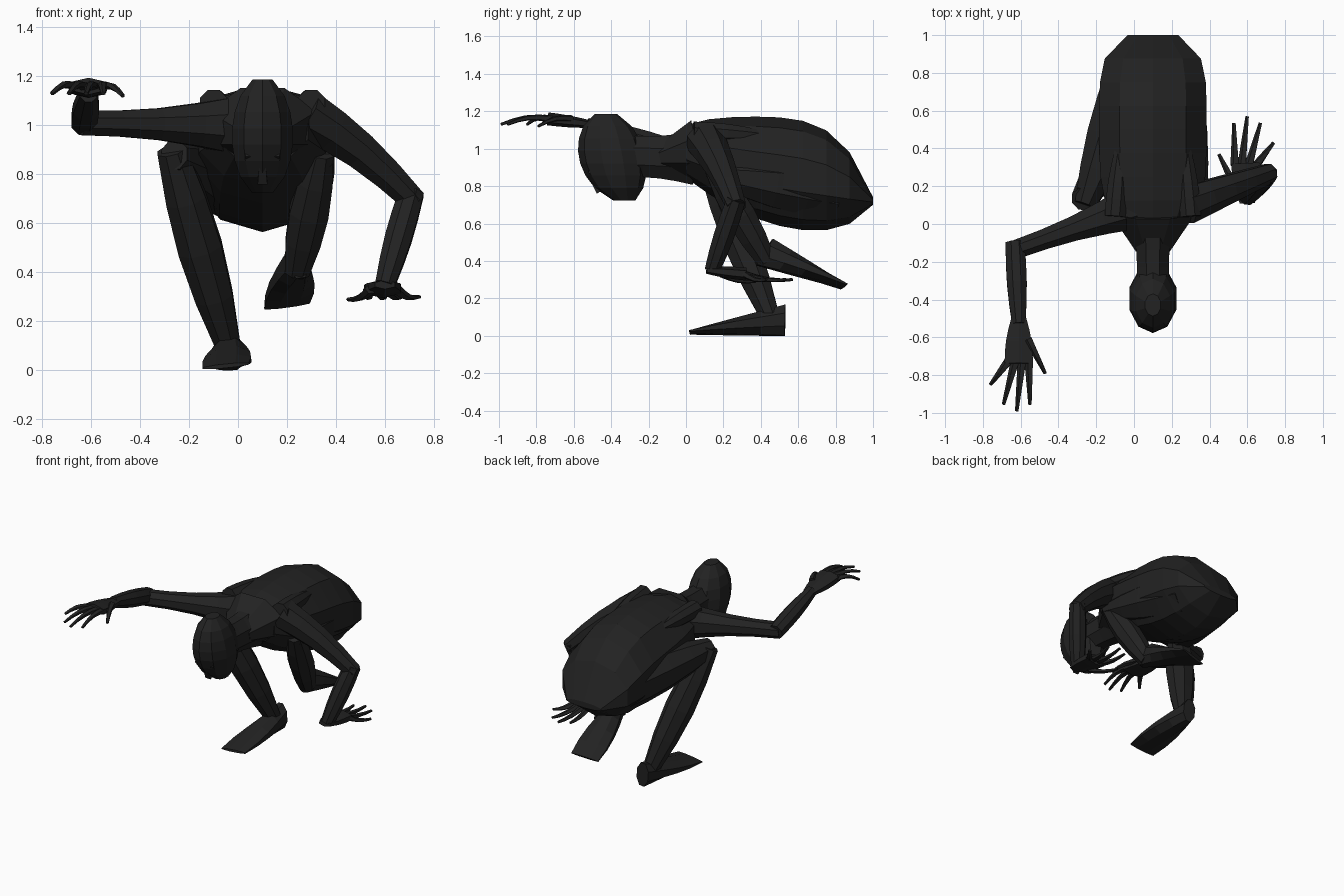
import bpy, bmesh, math
from mathutils import Vector

cube = bpy.data.objects.get("Cube")
if cube:
    bpy.data.objects.remove(cube, do_unlink=True)

# Single dark skin colour
skin = bpy.data.materials.new("charcoal_skin")
skin.use_nodes = True
shade = 0.016
colour = (shade, shade, shade, 1)
skin.diffuse_color = colour
skin.node_tree.nodes["Principled BSDF"].inputs["Base Color"].default_value = colour

ACROSS = Vector((1, 0, 0))
ALONG = Vector((0, 1, 0))
UP = Vector((0, 0, 1))
MIDDLE = 0.1  # x of the spine


def loft(name, rings, side=ACROSS, sides=8, level=None):
    """Skin rings of (centre, half width, half depth); level fixes the ring normal."""
    bm = bmesh.new()
    loops = []
    grow = 1 / math.cos(math.pi / sides)
    last = len(rings) - 1
    for i, (centre, width, depth) in enumerate(rings):
        ahead = rings[min(i + 1, last)][0]
        behind = rings[max(i - 1, 0)][0]
        normal = level or (ahead - behind).normalized()
        u = (side - normal * side.dot(normal)).normalized()
        v = normal.cross(u)
        loop = []
        for k in range(sides):
            angle = (k + 0.5) * math.tau / sides
            offset = u * math.cos(angle) * width + v * math.sin(angle) * depth
            loop.append(bm.verts.new(centre + offset * grow))
        loops.append(loop)
    for low, high in zip(loops, loops[1:]):
        for k in range(sides):
            n = (k + 1) % sides
            bm.faces.new((low[k], low[n], high[n], high[k]))
    bm.faces.new(loops[0])
    bm.faces.new(loops[-1])
    bmesh.ops.recalc_face_normals(bm, faces=bm.faces)
    mesh = bpy.data.meshes.new(name)
    bm.to_mesh(mesh)
    bm.free()
    mesh.materials.append(skin)
    bpy.context.collection.objects.link(bpy.data.objects.new(name, mesh))


def limb(name, start, end, thick, thin, bulge=0.0, flat=1.0, side=ACROSS, sides=8, arch=0.0):
    """Tapered limb that swells (bulge) and bends upward (arch) at its middle."""
    start, end = Vector(start), Vector(end)
    rings = []
    steps = 4
    for i in range(steps + 1):
        t = i / steps
        swell = math.sin(math.pi * t)
        radius = thick + (thin - thick) * t + bulge * swell
        rings.append((start.lerp(end, t) + UP * arch * swell, radius, radius * flat))
    loft(name, rings, side, sides)


def foot(name, heel, toe, instep, side):
    """Wedge rising from the sole line towards the instep, broad from the arch on."""
    heel, toe = Vector(heel), Vector(toe)
    rings = []
    steps = 4
    for i in range(steps + 1):
        t = i / steps
        height = 0.075 * (1 - t) + 0.008
        centre = heel.lerp(toe, t) + Vector(instep).normalized() * height
        rings.append((centre, 0.045 + 0.055 * math.sin(2 * t), height))
    loft(name, rings, Vector(side), level=(toe - heel).normalized())


def hand(label, wrist, knuckles, turn, arch):
    """Flat palm with a thumb and four fanned fingers; turn flips it half a circle."""
    limb(f"{label}_palm", wrist, knuckles, 0.04, 0.075, 0.01, flat=0.4, sides=6)
    origin = Vector(knuckles)

    def finger(part, base, tip, drop):
        start = origin + Vector((*base, 0)) * turn
        end = origin + Vector((*tip, 0)) * turn - UP * drop
        limb(f"{label}_{part}", start, end, 0.02, 0.008, flat=0.8, sides=5, arch=arch)

    for i, part in enumerate(("index", "middle", "ring", "little")):
        reach = 0.25 - 0.035 * (i - 1) ** 2
        finger(f"{part}_finger", (0.055 - 0.037 * i, 0.01), (0.06 - 0.07 * i, -reach), 0.03)
    finger("thumb", (0.05, 0.13), (0.14, -0.05), 0.04)


# Torso: arched back, sagging belly and rounded rump
torso = []
segments = 8
for i in range(segments + 1):
    t = i / segments
    top = 1.16 - 0.42 * t ** 6 - 0.04 * (1 - t) ** 9
    bottom = 0.57 + 0.5 * (t - 0.75) ** 2 + 0.1 * t ** 9
    width = 0.285 - 0.15 * t ** 12 - 0.1 * (1 - t) ** 9
    torso.append((Vector((MIDDLE, t, (top + bottom) / 2)), width, (top - bottom) / 2))
loft("torso", torso, sides=10, level=ALONG)

# Head: egg profile leaning forward from chin to crown
head = []
for i in range(8):
    t = (i + 0.2) / 7.4
    swell = math.sin(math.pi * t) ** 0.45
    centre = Vector((MIDDLE, -0.31 - 0.12 * math.sqrt(t), 0.71 + 0.49 * t))
    head.append((centre, 0.125 * swell, 0.17 * swell))
loft("head", head, sides=10, level=UP)
limb("nose", (MIDDLE, -0.52, 0.87), (MIDDLE, -0.46, 0.77), 0.01, 0.02, sides=4)
limb("brow", (MIDDLE - 0.07, -0.5, 0.88), (MIDDLE + 0.07, -0.5, 0.88),
     0.02, 0.02, side=UP, sides=5)

# Neck flaring into the collar
limb("neck", (MIDDLE, 0.04, 0.95), (MIDDLE, -0.32, 0.96), 0.11, 0.085, -0.01, flat=1.3)
limb("collar", (MIDDLE, 0.06, 0.99), (MIDDLE, -0.14, 0.95), 0.22, 0.09, flat=0.75)

# Shoulder blades
for label, sign in (("left", 1), ("right", -1)):
    limb(f"{label}_shoulder_blade", (MIDDLE + sign * 0.2, 0.04, 1.09),
         (MIDDLE + sign * 0.17, 0.4, 1.07), 0.055, 0.03, 0.01)

# Right leg, planted
limb("right_thigh", (0, 0.8, 0.77), (-0.26, 0.1, 0.88), 0.14, 0.055, 0.025, flat=1.1)
limb("right_shin", (-0.27, 0.13, 0.9), (-0.04, 0.45, 0.1), 0.06, 0.05, 0.035)
foot("right_foot", (-0.03, 0.53, 0), (-0.05, 0.02, 0.01), UP, (1, 0, 0.1))

# Left leg, trailing with the sole turned up
limb("left_thigh", (0.2, 0.8, 0.77), (0.34, 0.14, 0.87), 0.14, 0.05, 0.025, flat=1.1)
limb("left_shin", (0.34, 0.15, 0.89), (0.24, 0.43, 0.4), 0.05, 0.05, 0.03)
foot("left_foot", (0.24, 0.46, 0.52), (0.2, 0.85, 0.27), (0, -0.5, -0.9), (1, 0, 0.25))

# Right arm, reaching forward
limb("right_upper_arm", (0, 0.09, 1.0), (-0.64, -0.14, 1.01), 0.12, 0.05, -0.02, side=ALONG)
limb("right_forearm", (-0.63, -0.1, 1.01), (-0.61, -0.53, 1.13), 0.05, 0.035, 0.01)
hand("right", (-0.61, -0.5, 1.13), (-0.61, -0.74, 1.16), 1, 0.02)

# Left arm, hanging with the hand turned back
limb("left_upper_arm", (0.27, 0.1, 1.05), (0.72, 0.27, 0.69), 0.1, 0.05, side=ALONG, arch=0.03)
limb("left_forearm", (0.71, 0.27, 0.73), (0.6, 0.14, 0.35), 0.05, 0.04, 0.01)
hand("left", (0.6, 0.11, 0.35), (0.59, 0.32, 0.33), -1, -0.015)
